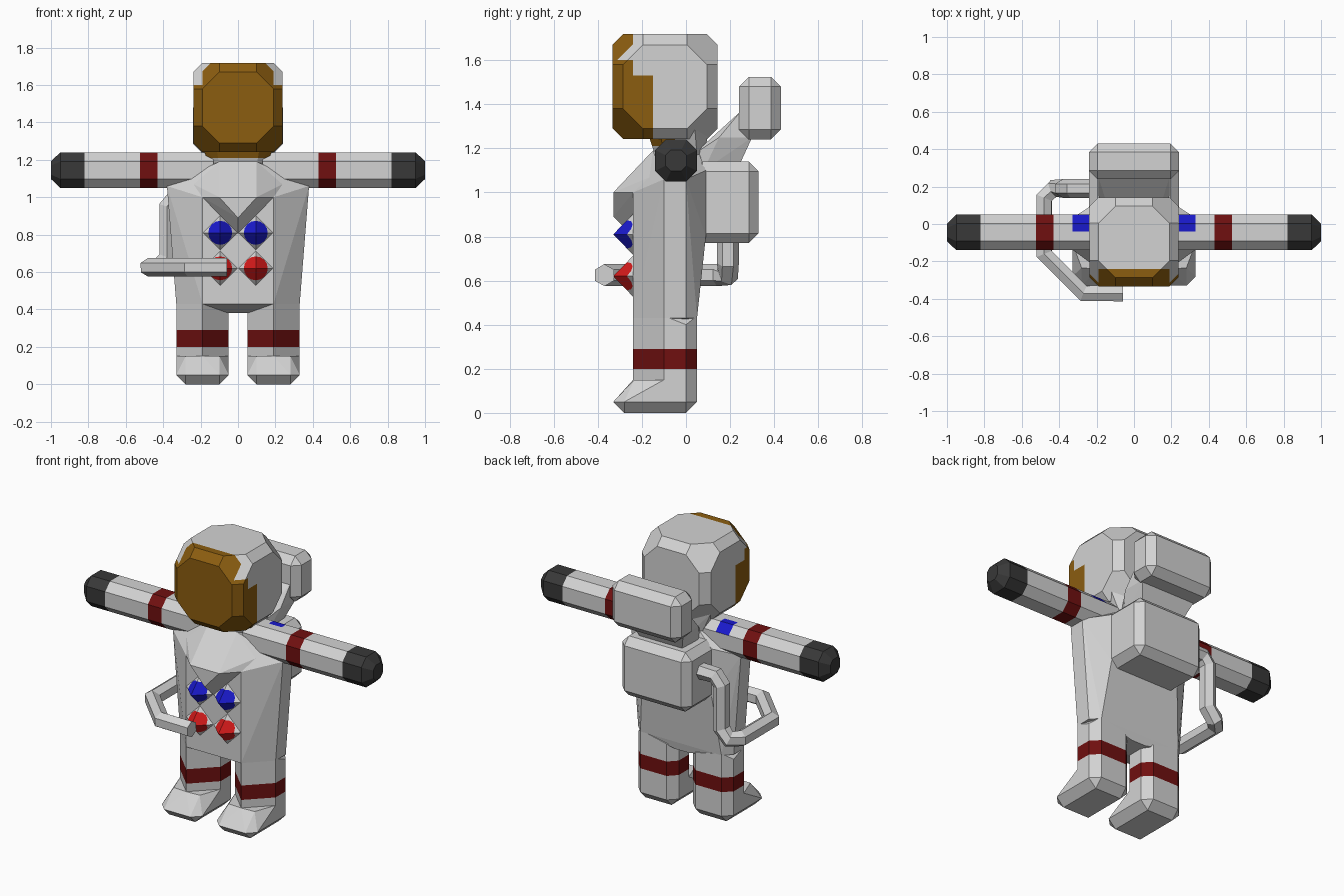
import bpy, bmesh, math
from itertools import permutations, product
from mathutils import Vector

if "Cube" in bpy.data.objects:
    bpy.data.objects.remove(bpy.data.objects["Cube"])


def material(name, rgb):
    m = bpy.data.materials.new(name)
    m.diffuse_color = (*rgb, 1)
    m.use_nodes = True
    m.node_tree.nodes["Principled BSDF"].inputs["Base Color"].default_value = m.diffuse_color
    return m


WHITE = material("suit_white", (0.65, 0.65, 0.65))
GOLD = material("visor_gold", (0.26, 0.11, 0.005))
DARK = material("glove_grey", (0.04, 0.04, 0.04))
BAND = material("band_red", (0.16, 0.005, 0.005))
RED = material("button_red", (0.65, 0.01, 0.01))
BLUE = material("button_blue", (0.01, 0.01, 0.6))


def finish(name, bm, mats):
    bmesh.ops.recalc_face_normals(bm, faces=bm.faces)
    me = bpy.data.meshes.new(name)
    bm.to_mesh(me)
    bm.free()
    for m in mats:
        me.materials.append(m)
    ob = bpy.data.objects.new(name, me)
    bpy.context.collection.objects.link(ob)
    return ob


def hull(name, pts, mats=(WHITE,), cuts=(), rule=None):
    """Convex faceted part; cuts are (axis, value) planes, rule gives a slot per face."""
    bm = bmesh.new()
    for p in pts:
        bm.verts.new(p)
    bmesh.ops.convex_hull(bm, input=bm.verts[:])
    loose = [v for v in bm.verts if not v.link_faces]
    bmesh.ops.delete(bm, geom=loose, context='VERTS')
    bmesh.ops.dissolve_limit(bm, angle_limit=0.01, verts=bm.verts[:], edges=bm.edges[:])
    for axis, value in cuts:
        co, no = Vector(), Vector()
        co[axis], no[axis] = value, 1
        bmesh.ops.bisect_plane(bm, geom=bm.verts[:] + bm.edges[:] + bm.faces[:],
                               plane_co=co, plane_no=no, dist=1e-5)
    bm.normal_update()
    if rule:
        for f in bm.faces:
            f.material_index = rule(f.calc_center_median(), f.normal)
    return finish(name, bm, mats)


def cut_box(x, y, z, c):
    """Points of a box with all edges chamfered by c; x, y, z are (min, max)."""
    pts = []
    for i, j, k in product((0, 1), repeat=3):
        p = (x[i], y[j], z[k])
        s = [(1, -1)[n] * c for n in (i, j, k)]
        for keep in range(3):
            pts.append([p[a] if a == keep else p[a] + s[a] for a in range(3)])
    return pts


def both(pts):
    return [(s * x, y, z) for x, y, z in pts for s in (1, -1)]


# Helmet: faceted ball with a gold visor on the front
helmet = []
for a, b, c in set(permutations((0.238, 0.19, 0.1))):
    helmet += [(i * a, -0.095 + j * b, 1.48 + k * c) for i, j, k in product((1, -1), repeat=3)]


def visor(c, n):
    if c.z > 1.6 and abs(c.x) > 0.17:
        return 0
    limit = -0.24 if c.z > 1.53 else -0.15
    return int(c.y < limit)


hull("helmet", helmet, (WHITE, GOLD),
     [(1, -0.24), (1, -0.15), (2, 1.53), (2, 1.6), (0, 0.19), (0, -0.19)], visor)

# Neck ring, gold where the visor tint reaches it
hull("neck", both([(0.1, -0.14, 1.17), (0.15, -0.1, 1.17), (0.15, 0.05, 1.17), (0.1, 0.09, 1.17),
                   (0.12, -0.18, 1.29), (0.2, -0.12, 1.29), (0.2, 0.04, 1.29), (0.12, 0.1, 1.32)]),
     (WHITE, GOLD), [(1, -0.05), (2, 1.21)], lambda c, n: int(c.y < -0.05 and c.z > 1.21))

# Torso with chamfered corners, sloped shoulders and raised crotch
section = [(0.19, -0.24), (0.33, -0.1), (0.33, 0.0), (0.28, 0.05)]
torso = [(x, y, z) for x, y in section for z in (0.43, 1.0)]
torso += [(0.05, -0.1, 0.38), (0.05, 0.04, 0.38), (0.38, -0.1, 1.06), (0.38, 0.0, 1.06),
          (0.1, -0.15, 1.19), (0.1, 0.05, 1.2), (0.24, 0.09, 0.8), (0.24, 0.09, 1.1)]
hull("torso", both(torso))

# Overhanging pointed chest piece
hull("chest_bib", both([(0.1, -0.15, 1.19), (0.26, -0.14, 1.08), (0.19, -0.24, 1.0),
                        (0.1, -0.33, 1.0), (0, -0.33, 0.89), (0, -0.235, 0.8)]))

for side, s in (("right", -1), ("left", 1)):
    # Leg with a ridge at the front and a coloured band
    ring = [(0.19, -0.24), (0.33, -0.1), (0.33, 0.0), (0.28, 0.05),
            (0.10, 0.05), (0.05, 0.0), (0.05, -0.1)]
    leg = [(s * x, y, z) for x, y in ring for z in (0.14, 0.40)]
    leg += [(s * 0.19, -0.24, 0.44), (s * 0.33, -0.1, 0.44), (s * 0.28, 0.05, 0.44)]
    hull(side + "_leg", leg, (WHITE, BAND), [(2, 0.2), (2, 0.29)],
         lambda c, n: int(0.2 < c.z < 0.29))
    # Boot with a sloping toe
    boot = [(s * x, y, 0.15) for x, y in ring]
    boot += [(s * x, -0.235, 0.15) for x in (0.1, 0.28)]
    boot += [(s * x, y, 0.05) for x, y in ((0.05, -0.28), (0.1, -0.33), (0.28, -0.33), (0.33, -0.28),
                                           (0.33, 0.0), (0.28, 0.05), (0.1, 0.05), (0.05, 0.0))]
    boot += [(s * x, y, 0) for x in (0.1, 0.28) for y in (-0.28, 0.0)]
    hull(side + "_boot", boot)

    # Octagonal arm: glove, band and a blue patch on the shoulder
    h, k = 0.095, 0.047
    octagon = [(a, b) for a, b in product((h, -h, k, -k), repeat=2) if abs(a) != abs(b)]
    arm = [(s * x, -0.045 + a, 1.145 + b) for a, b in octagon for x in (0.13, 0.95)]
    arm += [(s, -0.045 + a * 0.5, 1.145 + b * 0.5) for a, b in octagon]

    def arm_rule(c, n):
        x = abs(c.x)
        if x > 0.82:
            return 1
        if 0.43 < x < 0.525:
            return 2
        return 3 if 0.24 < x < 0.33 and c.y > -0.04 and n.z > 0.3 else 0

    hull(side + "_arm", arm, (WHITE, DARK, BAND, BLUE),
         [(0, s * v) for v in (0.24, 0.33, 0.43, 0.525, 0.82)] + [(1, -0.04)], arm_rule)

# Chest buttons: shallow pyramids with a round coloured tip
for side, s in (("right", -1), ("left", 1)):
    for name, z, mat in (("upper", 0.81, BLUE), ("lower", 0.62, RED)):
        bm = bmesh.new()
        tip = bm.verts.new((s * 0.095, -0.33, z))
        inner, outer = [], []
        for i in range(16):
            a = math.tau * i / 16
            c, d = math.cos(a), math.sin(a)
            edge = 0.095 / (abs(c) + abs(d))
            for rad, ring in ((0.064, inner), (edge, outer)):
                ring.append(bm.verts.new((s * 0.095 + rad * c, -0.33 + 0.092 * rad / edge,
                                          z + rad * d)))
        for i in range(16):
            j = (i + 1) % 16
            bm.faces.new((tip, inner[i], inner[j])).material_index = 1
            bm.faces.new((inner[i], outer[i], outer[j], inner[j]))
        bm.faces.new(outer)
        finish(f"{side}_{name}_button", bm, (WHITE, mat))

# Backpack, upper roll and the slanted link between them
hull("backpack", cut_box((-0.24, 0.24), (0.03, 0.33), (0.77, 1.14), 0.045))
hull("upper_roll", cut_box((-0.24, 0.24), (0.24, 0.43), (1.24, 1.525), 0.045))
hull("roll_link", both([(0.12, 0.03, 1.17), (0.14, 0.08, 1.1), (0.14, 0.24, 1.12),
                        (0.12, 0.2, 1.2), (0.19, 0.25, 1.37), (0.19, 0.3, 1.25),
                        (0.19, 0.15, 1.25)]))

# Air hose from the backpack around to the lower button
path = [(-0.2, 0.19, 1.0), (-0.34, 0.19, 1.0), (-0.38, 0.19, 0.95), (-0.38, 0.19, 0.68),
        (-0.43, 0.19, 0.625), (-0.48, 0.14, 0.625), (-0.48, -0.16, 0.625),
        (-0.27, -0.37, 0.625), (-0.06, -0.37, 0.625)]
cu = bpy.data.curves.new("hose_path", 'CURVE')
cu.dimensions = '3D'
cu.bevel_depth, cu.bevel_resolution, cu.use_fill_caps = 0.05, 1, True
sp = cu.splines.new('POLY')
sp.points.add(len(path) - 1)
for p, co in zip(sp.points, path):
    p.co = (*co, 1)
tmp = bpy.data.objects.new("hose_path", cu)
bpy.context.collection.objects.link(tmp)
bpy.context.view_layer.update()
me = bpy.data.meshes.new_from_object(tmp.evaluated_get(bpy.context.evaluated_depsgraph_get()))
bpy.data.objects.remove(tmp)
me.materials.clear()
me.materials.append(WHITE)
for poly in me.polygons:
    poly.use_smooth = False
    poly.material_index = 0
bpy.context.collection.objects.link(bpy.data.objects.new("air_hose", me))
